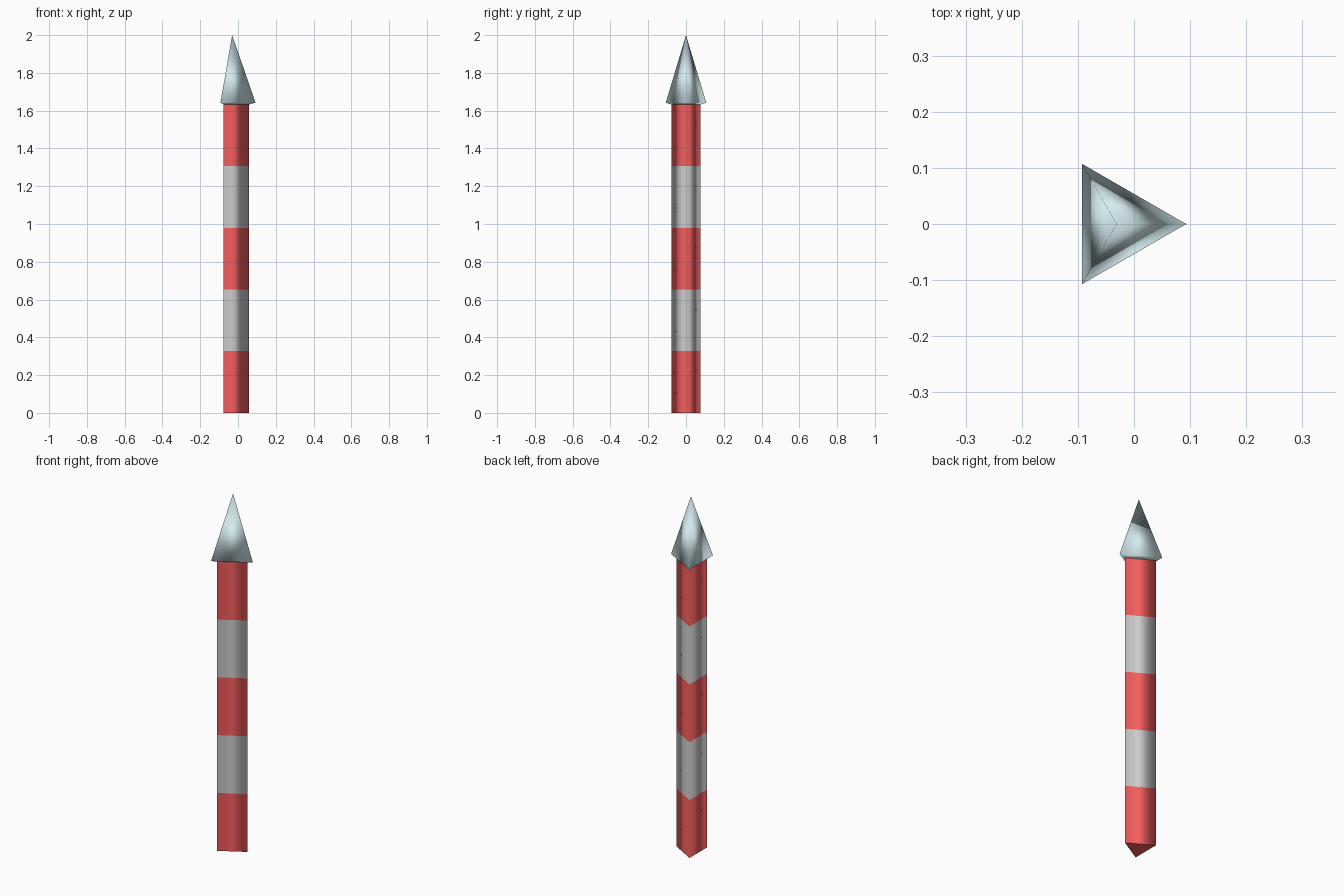
import bpy, math

if "Cube" in bpy.data.objects:
    bpy.data.objects.remove(bpy.data.objects["Cube"])

CX = -0.031          # axis of the triangular section
BODY_TOP = 1.633
BODY_R, HEAD_R = 0.09, 0.124


def material(name, color):
    m = bpy.data.materials.new(name)
    m.diffuse_color = (*color, 1)
    m.use_nodes = True
    m.node_tree.nodes["Principled BSDF"].inputs["Base Color"].default_value = m.diffuse_color
    return m


def ring(r, z):
    # three corners, one pointing towards +x
    return [(CX + r * math.cos(i * math.tau / 3), r * math.sin(i * math.tau / 3), z)
            for i in range(3)]


def bridge(a, b):
    return [(a + i, a + (i + 1) % 3, b + (i + 1) % 3, b + i) for i in range(3)]


def make(name, verts, faces, mats, indices, smooth):
    me = bpy.data.meshes.new(name)
    me.from_pydata(verts, [], faces)
    for m in mats:
        me.materials.append(m)
    for p, i, s in zip(me.polygons, indices, smooth):
        p.material_index = i
        p.use_smooth = s
    ob = bpy.data.objects.new(name, me)
    bpy.context.collection.objects.link(ob)


red = material("red", (0.92, 0.11, 0.11))
grey = material("grey", (0.8, 0.8, 0.8))
blue = material("pale_blue", (0.66, 0.83, 0.87))

# Striped body: five alternating bands on one triangular prism
verts, faces, idx = [], [(2, 1, 0)], [0]
for k in range(6):
    verts += ring(BODY_R, BODY_TOP * k / 5)
for k in range(5):
    faces += bridge(3 * k, 3 * k + 3)
    idx += [k % 2] * 3
faces.append((15, 16, 17))
idx.append(0)
make("striped_body", verts, faces, [red, grey], idx, [False] + [True] * 15 + [False])

# Pointed head: three-sided spike with a shallow sloping underside
verts = ring(BODY_R, BODY_TOP) + ring(HEAD_R, 1.642) + [(CX, 0, 2.0)]
faces = bridge(0, 3) + [(3 + i, 3 + (i + 1) % 3, 6) for i in range(3)] + [(2, 1, 0)]
make("pointed_head", verts, faces, [blue], [0] * 7, [True] * 6 + [False])
